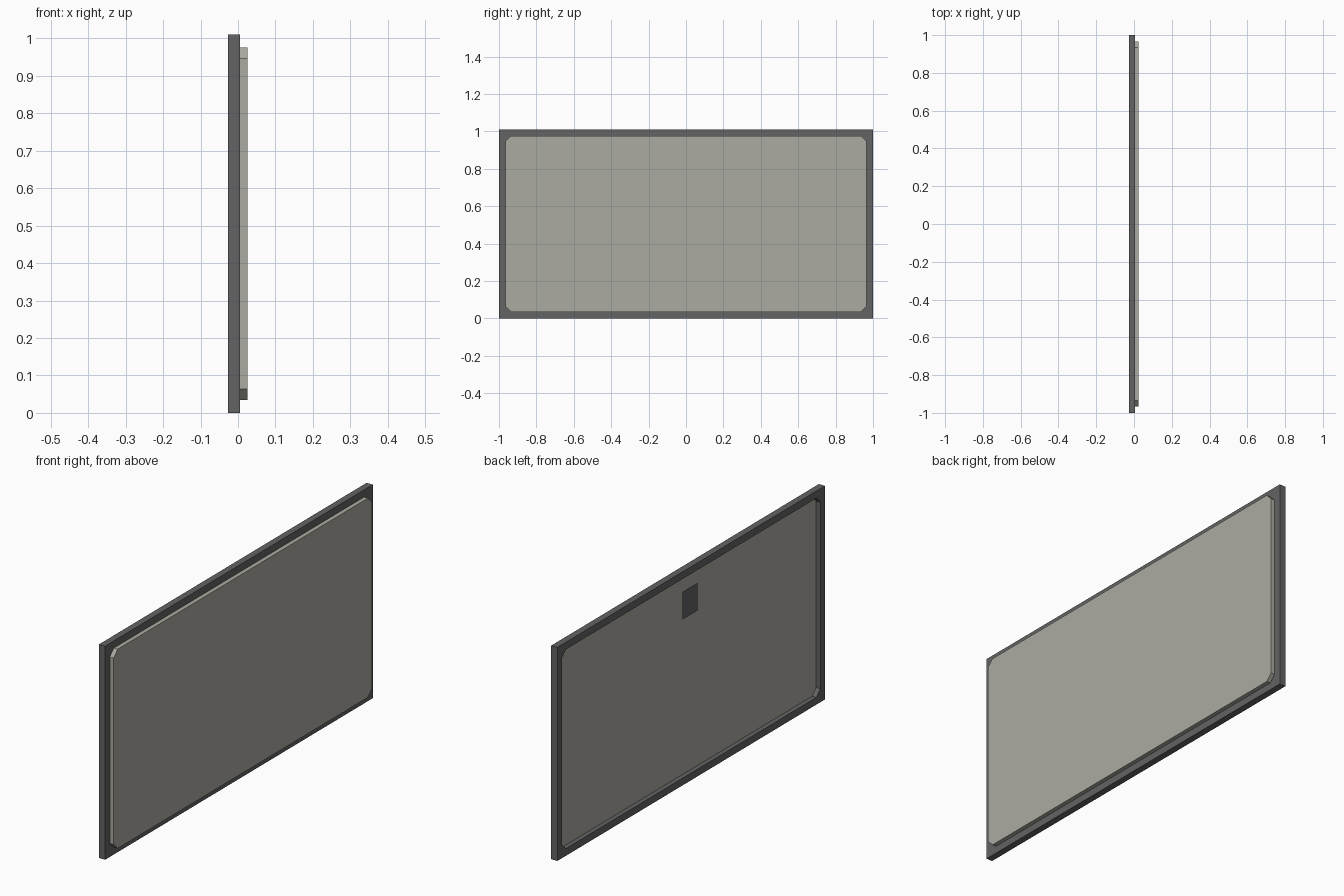
import bpy, bmesh

if "Cube" in bpy.data.objects:
    bpy.data.objects.remove(bpy.data.objects["Cube"])

def material(name, rgb):
    m = bpy.data.materials.new(name)
    m.diffuse_color = (*rgb, 1.0)
    m.use_nodes = True
    m.node_tree.nodes["Principled BSDF"].inputs["Base Color"].default_value = m.diffuse_color
    return m

DARK = material("dark_grey", (0.125, 0.125, 0.125))
PALE = material("pale_warm_grey", (0.41, 0.405, 0.355))

def prism(name, hy, z0, z1, x0, x1, mat, c=0.0):
    """Rectangle in the yz plane with corners cut by c, extruded from x0 to x1."""
    if c:
        half = [(hy - c, z0), (hy, z0 + c), (hy, z1 - c), (hy - c, z1)]
    else:
        half = [(hy, z0), (hy, z1)]
    outline = half + [(-y, z) for y, z in reversed(half)]
    bm = bmesh.new()
    face = bm.faces.new([bm.verts.new((x0, y, z)) for y, z in outline])
    if x1 > x0:
        ext = bmesh.ops.extrude_face_region(bm, geom=[face], use_keep_orig=True)
        verts = [g for g in ext["geom"] if isinstance(g, bmesh.types.BMVert)]
        bmesh.ops.translate(bm, verts=verts, vec=(x1 - x0, 0, 0))
        bmesh.ops.recalc_face_normals(bm, faces=bm.faces)
    elif face.normal.x > 0 or face.calc_center_median().x < 0:
        face.normal_update()
        if face.normal.x > 0:
            face.normal_flip()
    me = bpy.data.meshes.new(name)
    bm.to_mesh(me)
    bm.free()
    me.materials.append(mat)
    ob = bpy.data.objects.new(name, me)
    bpy.context.collection.objects.link(ob)
    return ob

# frame with a corner-cut opening
frame = prism("frame", 1.0, 0.0, 1.01, -0.027, 0.005, DARK)
cutter = prism("opening_cutter", 0.965, 0.034, 0.976, -0.1, 0.1, DARK, 0.03)
cutter.hide_render = True
cutter.display_type = 'WIRE'
cut = frame.modifiers.new("opening", 'BOOLEAN')
cut.operation = 'DIFFERENCE'
cut.solver = 'EXACT'
cut.object = cutter
bpy.context.view_layer.objects.active = frame
frame.select_set(True)
bpy.ops.object.modifier_apply(modifier=cut.name)
bpy.data.objects.remove(cutter)

# raised board, standing proud on +x and recessed on -x
prism("board", 0.965, 0.034, 0.976, -0.005, 0.025, PALE, 0.03)

# small plate behind the board
prism("back_plate", 0.056, 0.78, 0.91, -0.021, -0.021, DARK)
